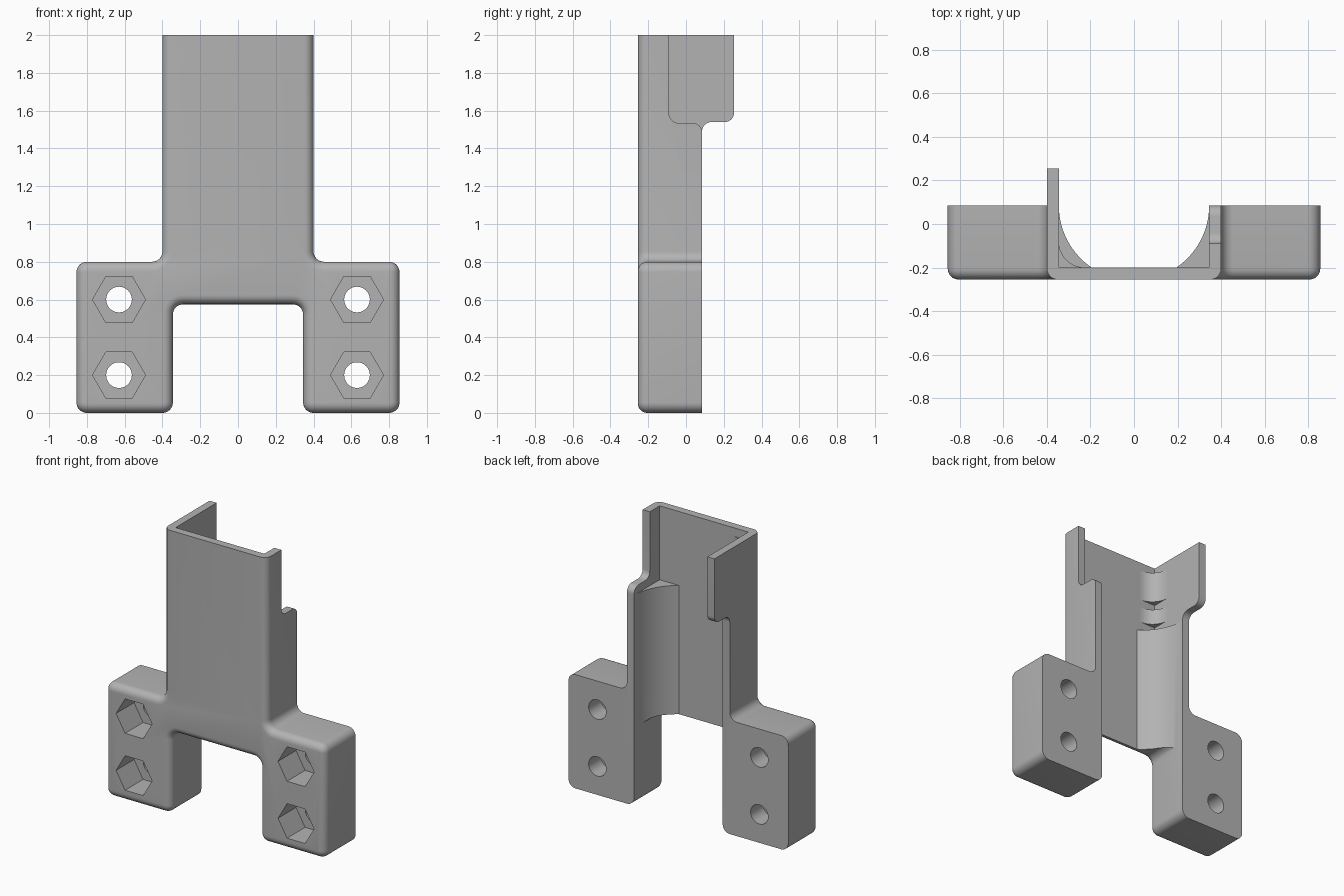
import bpy, bmesh, math
from mathutils import Vector

if "Cube" in bpy.data.objects:
    bpy.data.objects.remove(bpy.data.objects["Cube"], do_unlink=True)

grey = bpy.data.materials.new("plain grey")
grey.use_nodes = True
COLOUR = (0.45, 0.45, 0.45, 1)
grey.diffuse_color = COLOUR
grey.node_tree.nodes["Principled BSDF"].inputs["Base Color"].default_value = COLOUR

WALL_X, BACK_Y, PANEL_Y = 0.345, 0.085, -0.2


def rounded(points, seg=8):
    """Polygon from (a, b) or (a, b, radius) corners, with arcs at the radii."""
    out = []
    for i, p in enumerate(points):
        c = Vector(p[:2])
        if len(p) == 2:
            out.append(c)
            continue
        u = (Vector(points[i - 1][:2]) - c).normalized()
        v = (Vector(points[(i + 1) % len(points)][:2]) - c).normalized()
        # all rounded corners are right angles
        centre = c + (u + v) * p[2]
        for k in range(seg + 1):
            t = k / seg * math.pi / 2
            out.append(centre - (v * math.cos(t) + u * math.sin(t)) * p[2])
    return out


def prism(name, outline, axis, lo, hi, front_round=0):
    """Extrude an outline along an axis, optionally rounding its low rim."""
    place = {"x": lambda a, b, h: (h, a, b),
             "y": lambda a, b, h: (a, h, b),
             "z": lambda a, b, h: (a, b, h)}[axis]
    bm = bmesh.new()
    low = bm.faces.new([bm.verts.new(place(a, b, lo)) for a, b in outline])
    rim = list(low.edges)
    new = bmesh.ops.extrude_face_region(bm, geom=[low], use_keep_orig=True)["geom"]
    shift = Vector(place(0, 0, hi - lo))
    bmesh.ops.translate(bm, vec=shift, verts=[g for g in new if isinstance(g, bmesh.types.BMVert)])
    bmesh.ops.recalc_face_normals(bm, faces=bm.faces)
    if front_round:
        bmesh.ops.bevel(bm, geom=rim, offset=front_round, segments=6,
                        profile=0.5, affect="EDGES", clamp_overlap=False)
    mesh = bpy.data.meshes.new(name)
    bm.to_mesh(mesh)
    bm.free()
    mesh.materials.append(grey)
    ob = bpy.data.objects.new(name, mesh)
    bpy.context.collection.objects.link(ob)
    return ob


def box(a0, a1, b0, b1):
    return [(a0, b0), (a1, b0), (a1, b1), (a0, b1)]


def ring(x, z, radius, sides):
    return [(x + radius * math.cos(k * math.tau / sides),
             z + radius * math.sin(k * math.tau / sides)) for k in range(sides)]


def activate(ob):
    bpy.ops.object.select_all(action="DESELECT")
    ob.select_set(True)
    bpy.context.view_layer.objects.active = ob


def cut(ob, cutter):
    cutter.hide_render = True
    activate(ob)
    mod = ob.modifiers.new("cut", "BOOLEAN")
    mod.operation, mod.solver, mod.object = "DIFFERENCE", "EXACT", cutter
    bpy.ops.object.modifier_apply(modifier=mod.name)
    bpy.data.objects.remove(cutter, do_unlink=True)


# Bracket body: column with two mounting feet, rounded along the front
R = 0.055
half = [(WALL_X, 0.575, R), (WALL_X, 0, R), (0.855, 0, R),
        (0.855, 0.8, R), (0.4, 0.8, R), (0.4, 2.2)]
outline = half + [(-p[0], *p[1:]) for p in reversed(half)]
body = prism("bracket_body", rounded(outline), "y", -0.255, 0.3, 0.05)

# Flat top, and the stepped back edges of the two side walls
cut(body, prism("top_cutter", box(-1, 1, -1, 1), "z", 2, 2.4))


def step_profile(y, z):
    return rounded([(BACK_Y, -0.1), (0.5, -0.1), (0.5, 2.3), (y, 2.3),
                    (y, z, 0.05), (BACK_Y, z, 0.05)])


# Channel: square above, round cradle below
cut(body, prism("channel_cutter", box(-WALL_X, WALL_X, PANEL_Y, 1), "z", 1.48, 2.3))
a0 = math.asin((PANEL_Y - BACK_Y) / WALL_X)
arc = [(WALL_X * math.cos(t), BACK_Y + WALL_X * math.sin(t))
       for t in (a0 * k / 16 for k in range(17))]
cradle = [(WALL_X, 1)] + arc + [(-x, y) for x, y in reversed(arc)] + [(-WALL_X, 1)]
cut(body, prism("cradle_cutter", cradle, "z", 0.3, 1.5))
cut(body, prism("right_step_cutter", step_profile(0.255, 1.54), "x", -1, -0.2))
cut(body, prism("left_step_cutter", step_profile(-0.09, 1.535), "x", -0.25, 1))

# Bolt holes with hexagonal nut pockets
for x in (-0.63, 0.63):
    for z in (0.2, 0.6):
        cut(body, prism("bolt_cutter", ring(x, z, 0.068, 32), "y", -0.5, 0.5))
        cut(body, prism("nut_cutter", ring(x, z, 0.14, 6), "y", -0.5, -0.055))

# Small concave corner ribs in the right-hand inner corner
G, E = 0.12, 0.01
rib = [(-WALL_X - E, PANEL_Y - E), (-WALL_X + G, PANEL_Y - E)]
rib += [(-WALL_X + G - G * math.sin(t), PANEL_Y + G - G * math.cos(t))
        for t in (k / 10 * math.pi / 2 for k in range(11))]
rib += [(-WALL_X - E, PANEL_Y + G)]
parts = [body,
         prism("lower_corner_rib", rib, "z", 1.55, 1.66),
         prism("upper_corner_rib", rib, "z", 1.72, 1.94)]

for ob in parts:
    activate(ob)
    bpy.ops.object.shade_smooth_by_angle(angle=math.radians(30))
